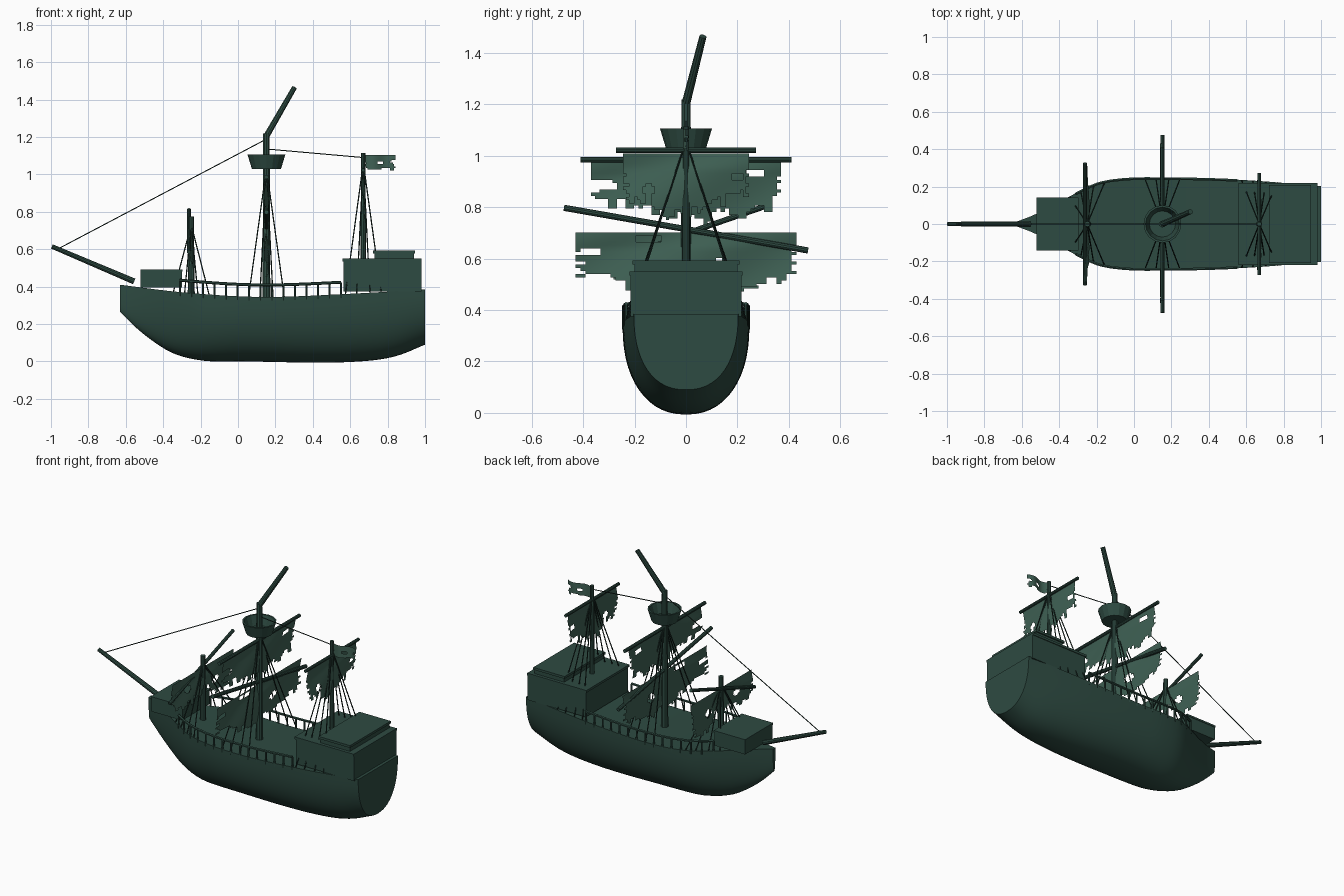
import bpy, bmesh, math, random
from mathutils import Vector, Matrix

if "Cube" in bpy.data.objects:
    bpy.data.objects.remove(bpy.data.objects["Cube"])

random.seed(7)


def material(name, color):
    m = bpy.data.materials.new(name)
    m.diffuse_color = color
    m.use_nodes = True
    m.node_tree.nodes["Principled BSDF"].inputs["Base Color"].default_value = m.diffuse_color
    return m


WOOD = material("weathered_wood", (0.027, 0.07, 0.054, 1))
CLOTH = material("torn_cloth", (0.05, 0.12, 0.09, 1))
ROPE = material("rope", (0.012, 0.03, 0.024, 1))


def make(name, bm, mat, smooth=False):
    bmesh.ops.recalc_face_normals(bm, faces=bm.faces)
    me = bpy.data.meshes.new(name)
    bm.to_mesh(me)
    bm.free()
    me.materials.append(mat)
    ob = bpy.data.objects.new(name, me)
    bpy.context.collection.objects.link(ob)
    if smooth:
        bpy.context.view_layer.objects.active = ob
        ob.select_set(True)
        bpy.ops.object.shade_smooth_by_angle(angle=math.radians(35))
        ob.select_set(False)
    return ob


def add_rod(bm, a, b, r1, r2=None, n=8):
    a, b = Vector(a), Vector(b)
    d = b - a
    mat = Matrix.Translation((a + b) / 2) @ d.to_track_quat('Z', 'Y').to_matrix().to_4x4()
    bmesh.ops.create_cone(bm, cap_ends=True, segments=n, radius1=r1,
                          radius2=r1 if r2 is None else r2, depth=d.length, matrix=mat)


def rod(name, a, b, r1, r2=None, n=10, mat=WOOD):
    bm = bmesh.new()
    add_rod(bm, a, b, r1, r2, n)
    return make(name, bm, mat, True)


def box(name, x, y, z):
    bm = bmesh.new()
    m = Matrix.Translation(((x[0] + x[1]) / 2, 0, (z[0] + z[1]) / 2)) @ \
        Matrix.Diagonal((x[1] - x[0], 2 * y, z[1] - z[0], 1))
    bmesh.ops.create_cube(bm, size=1, matrix=m)
    return make(name, bm, WOOD)


def curve(pts):
    """Smooth interpolation through a few (x, value) points."""
    n = len(pts)
    s = [(pts[i + 1][1] - pts[i][1]) / (pts[i + 1][0] - pts[i][0]) for i in range(n - 1)]
    m = [s[0]] + [(s[i] + s[i + 1]) / 2 if s[i] * s[i + 1] > 0 else 0 for i in range(n - 2)] + [s[-1]]

    def f(x):
        i = max(0, min(n - 2, sum(1 for p in pts if p[0] <= x) - 1))
        h = pts[i + 1][0] - pts[i][0]
        t = (x - pts[i][0]) / h
        return ((2 * t**3 - 3 * t**2 + 1) * pts[i][1] + (t**3 - 2 * t**2 + t) * h * m[i]
                + (3 * t**2 - 2 * t**3) * pts[i + 1][1] + (t**3 - t**2) * h * m[i + 1])
    return f


# Hull: superellipse sections swept along beam, sheer and keel curves
beam = curve([(-.63, .012), (-.55, .042), (-.45, .09), (-.33, .155), (-.2, .218),
              (-.05, .243), (.1, .247), (.57, .236), (1, .203)])
sheer = curve([(-.63, .41), (-.3, .37), (.15, .345), (.6, .362), (1, .385)])
keel = curve([(-.63, .265), (-.55, .185), (-.45, .105), (-.35, .045), (-.2, .006),
              (0, 0), (.7, .004), (.85, .03), (1, .09)])
bm = bmesh.new()
rings, NX, NT = [], 40, 28
for i in range(NX + 1):
    x = -.63 + 1.63 * i / NX
    w, zt, zb = beam(x), sheer(x), keel(x)
    ring = []
    for j in range(NT + 1):
        t = math.pi * j / NT
        c, s = math.cos(t), max(0, math.sin(t))
        y = w * math.copysign(abs(c) ** .87, c)
        ring.append(bm.verts.new((x, y, zt - (zt - zb) * s ** .87)))
    rings.append(ring)
for a, b in zip(rings, rings[1:]):
    for j in range(NT):
        bm.faces.new((a[j], a[j + 1], b[j + 1], b[j]))
    bm.faces.new((a[0], b[0], b[-1], a[-1]))
bm.faces.new(rings[0])
bm.faces.new(rings[-1])
make("hull", bm, WOOD, True)

# Fore and aft castles
box("forecastle", (-.52, -.30), .14, (.395, .485))
box("forecastle_roof", (-.522, -.298), .143, (.48, .492))
box("aftcastle", (.565, .98), .215, (.375, .54))
box("aftcastle_roof", (.558, .98), .22, (.535, .55))
box("poop_cabin", (.73, .94), .2, (.545, .58))
box("poop_cabin_roof", (.722, .945), .208, (.577, .592))

# Side rails with posts, both sides
for side, label in ((1, "left"), (-1, "right")):
    bm = bmesh.new()
    xs = [-.31 + .0615 * k for k in range(15)]
    tops = []
    for x in xs:
        y, z = side * (beam(x) - .004), sheer(x)
        add_rod(bm, (x, y, z - .02), (x, y, z + .062), .0055, n=6)
        tops.append((x, y, z + .064))
    for a, b in zip(tops, tops[1:]):
        add_rod(bm, a, b, .008, n=6)
    make("rail_" + label, bm, WOOD)

# Masts, bowsprit and yards
rod("fore_mast", (-.25, 0, .35), (-.25, 0, .775), .02, .015)
rod("main_mast", (.152, 0, .33), (.152, 0, 1.22), .022, .018)
rod("main_mast_broken_top", (.152, 0, 1.205), (.302, .066, 1.465), .017, .014)
rod("mizzen_mast", (.67, 0, .53), (.67, 0, 1.115), .016, .012)
rod("bowsprit", (-.555, 0, .428), (-.995, 0, .615), .016, .012)
rod("fore_yard", (-.262, -.325, .585), (-.262, .325, .81), .011)
rod("main_lower_yard", (.152, -.475, .798), (.152, .475, .632), .012)
rod("main_upper_yard", (.152, -.41, .985), (.152, .41, .985), .011)
rod("mizzen_yard", (.67, -.272, 1.022), (.67, .272, 1.022), .01)

# Crow's nest: open tapered tub
bm = bmesh.new()
prof = [(.0, 1.03), (.078, 1.03), (.101, 1.106), (.09, 1.106), (.07, 1.042), (.0, 1.042)]
vs = [bm.verts.new((.152 + r, 0, z)) for r, z in prof]
es = [bm.edges.new(p) for p in zip(vs, vs[1:])]
bmesh.ops.spin(bm, geom=vs + es, cent=(.152, 0, 0), axis=(0, 0, 1), angle=2 * math.pi, steps=16)
bmesh.ops.remove_doubles(bm, verts=bm.verts, dist=1e-4)
make("crows_nest", bm, WOOD)

# Shrouds and stays
bm = bmesh.new()
for mx, top in ((-.25, .73), (.152, 1.03), (.67, 1.06)):
    for sy in (1, -1):
        for dx in (-.095, -.035, .035, .095):
            x = mx + dx
            add_rod(bm, (mx, 0, top), (x, sy * (beam(x) - .002), sheer(x)), .0035, n=5)
add_rod(bm, (.145, 0, 1.185), (-.95, 0, .608), .003, n=5)
add_rod(bm, (.16, 0, 1.135), (.67, 0, 1.09), .003, n=5)
make("rigging", bm, ROPE)


def torn_cloth(name, place, width, height, depth_profile, holes, nu=44, nv=20):
    """Grid with a ragged lower edge; place(u, v) gives the 3D point."""
    bm = bmesh.new()
    grid = [[bm.verts.new(place(width * (i / nu - .5), height * j / nv))
             for j in range(nv + 1)] for i in range(nu + 1)]
    depth, jag = curve(depth_profile), 0
    for i in range(nu):
        u = (i + .5) / nu
        if i % 2 == 0:
            jag = random.uniform(-.14, .1)
        inset = u if u < .5 else 1 - u
        for j in range(nv):
            v = (j + .5) / nv
            bite = .03 * (1 + math.sin(j * 2.3 + (9 if u > .5 else 0)))
            gap = any(((u - a) / ra) ** 2 + ((v - b) / rb) ** 2 < 1 for a, b, ra, rb in holes)
            if v < depth(u) + jag and inset > bite * v * 1.3 and not gap:
                bm.faces.new((grid[i][j], grid[i + 1][j], grid[i + 1][j + 1], grid[i][j + 1]))
    loose = [v for v in bm.verts if not v.link_faces]
    bmesh.ops.delete(bm, geom=loose, context='VERTS')
    return make(name, bm, CLOTH, True)


def sail(name, x, top, width, height, profile, holes):
    def place(u, v):
        return (x + .012 * math.sin(9 * u + 14 * v) * min(1, v / .06), u, top - v)
    return torn_cloth(name, place, width, height, profile, holes)


# Torn sails
sail("main_upper_sail", .152, .982, .74, .25,
     [(0, .72), (.2, .75), (.5, .95), (.8, .8), (1, .68)],
     [(.06, .38, .08, .08), (.87, .2, .05, .06)])
sail("main_lower_sail", .152, .702, .86, .25,
     [(0, .66), (.25, .85), (.5, 1.0), (.75, .9), (1, .66)],
     [(.07, .3, .04, .06), (.33, .1, .07, .07), (.66, .5, .05, .1)])
sail("fore_sail", -.25, .70, .62, .24,
     [(0, .75), (.3, .7), (.55, .65), (.8, .9), (1, .9)],
     [(.25, .35, .05, .1), (.7, .5, .06, .08)])
sail("mizzen_sail", .67, 1.01, .49, .26,
     [(0, .6), (.25, .8), (.5, .95), (.75, .8), (1, .55)],
     [(.2, .55, .05, .08), (.9, .35, .05, .06)])

# Tattered flag, hung from the mizzen mast top
flag = torn_cloth("flag", lambda u, v: (.76 + u, .012 * math.sin(40 * u), 1.105 - v), .165, .085,
                  [(0, 1), (.4, .85), (.7, .9), (1, .95)],
                  [(.5, .5, .1, .12), (.95, .45, .12, .1)], 22, 12)
